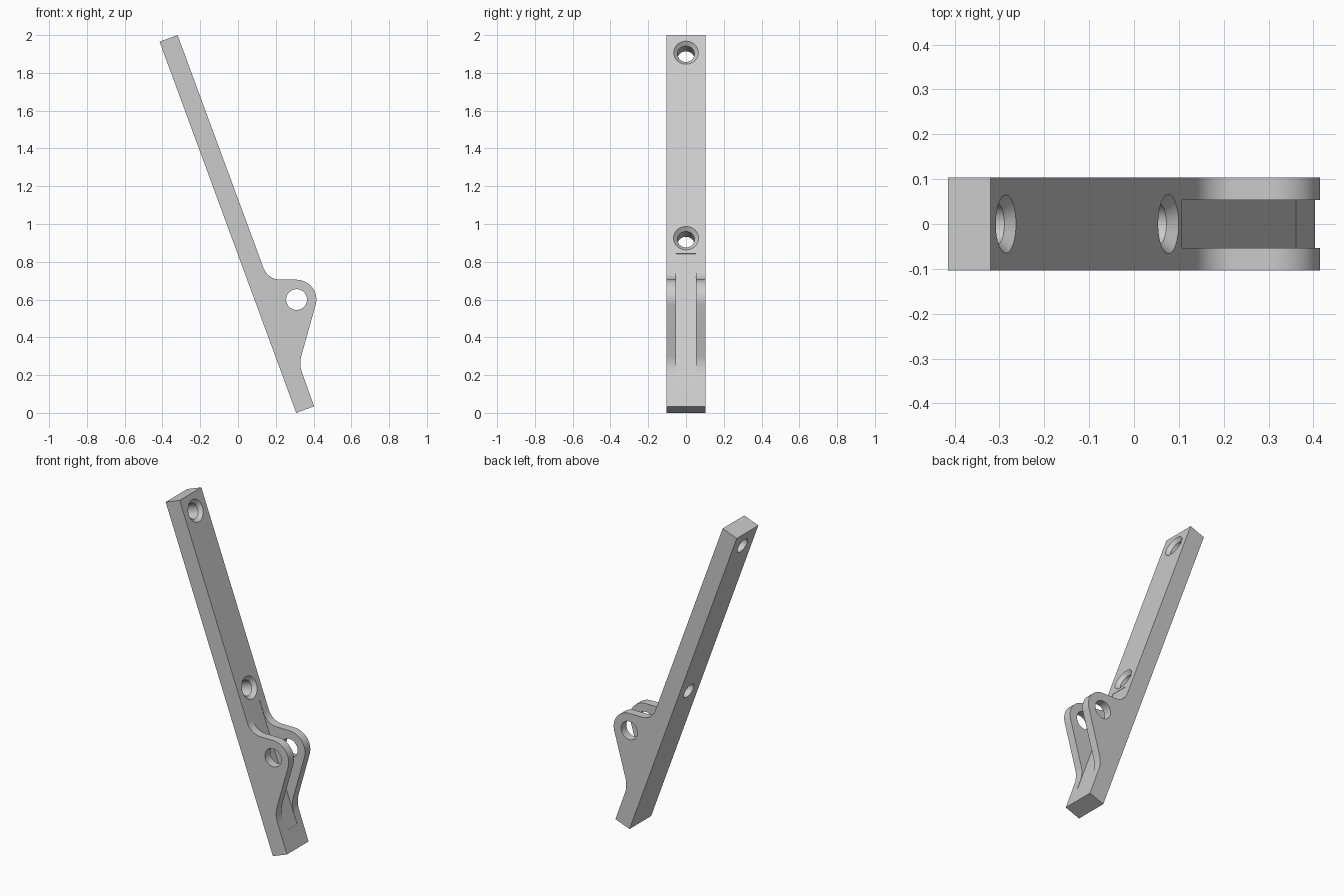
import bpy, bmesh, math
from mathutils import Vector, Matrix

if "Cube" in bpy.data.objects:
    bpy.data.objects.remove(bpy.data.objects["Cube"])

HALF_W = 0.104          # half thickness of the bracket in y
SLOT = 0.053            # half width of the gap between the lugs
BL, BR = (0.308, 0.0), (0.403, 0.035)
TR, TL = (-0.32, 2.0), (-0.415, 1.965)

grey = bpy.data.materials.new("plain_grey")
grey.diffuse_color = (0.6, 0.6, 0.6, 1)
grey.use_nodes = True
grey.node_tree.nodes["Principled BSDF"].inputs["Base Color"].default_value = grey.diffuse_color


def rounded(corners, steps=14):
    """Polygon of (x, z, radius) corners with each corner rounded by an arc."""
    out = []
    n = len(corners)
    for i, (x, z, r) in enumerate(corners):
        p = Vector((x, z))
        if r == 0:
            out.append(p)
            continue
        a = (Vector(corners[i - 1][:2]) - p).normalized()
        b = (Vector(corners[(i + 1) % n][:2]) - p).normalized()
        half = a.angle(b) / 2
        c = p + (a + b).normalized() * r / math.sin(half)
        t = r / math.tan(half)
        v0, v1 = p + a * t - c, p + b * t - c
        ang = math.atan2(v0.x * v1.y - v0.y * v1.x, v0.dot(v1))
        out += [c + Matrix.Rotation(ang * k / steps, 2) @ v0 for k in range(steps + 1)]
    return out


def finish(name, bm):
    bmesh.ops.recalc_face_normals(bm, faces=bm.faces)
    me = bpy.data.meshes.new(name)
    bm.to_mesh(me)
    bm.free()
    me.materials.append(grey)
    ob = bpy.data.objects.new(name, me)
    bpy.context.collection.objects.link(ob)
    return ob


def prism(name, pts, half):
    """Extrude an x-z outline from y = -half to y = +half."""
    bm = bmesh.new()
    f = bm.faces.new([bm.verts.new((p[0], -half, p[1])) for p in pts])
    g = bmesh.ops.extrude_face_region(bm, geom=[f])["geom"]
    bmesh.ops.translate(bm, vec=(0, 2 * half, 0),
                        verts=[v for v in g if isinstance(v, bmesh.types.BMVert)])
    return finish(name, bm)


def lathe(name, profile, origin, axis, n=48):
    """Turned cutter from (distance, radius) rings along an axis."""
    bm = bmesh.new()
    rot = Vector(axis).to_track_quat('Z', 'Y')
    rings = [[bm.verts.new(Vector(origin) + rot @ Vector(
        (r * math.cos(2 * math.pi * k / n), r * math.sin(2 * math.pi * k / n), d)))
        for k in range(n)] for d, r in profile]
    for lo, hi in zip(rings, rings[1:]):
        for k in range(n):
            bm.faces.new((lo[k], lo[(k + 1) % n], hi[(k + 1) % n], hi[k]))
    bm.faces.new(rings[0])
    bm.faces.new(rings[-1])
    return finish(name, bm)


# Slanted bar with the rounded lug in one outline
body = prism("slanted_bracket", rounded([
    (*BL, 0), (*BR, 0), (0.3228, 0.258, 0.15), (0.4487, 0.705, 0.105),
    (0.158, 0.705, 0.095), (*TR, 0), (*TL, 0)]), HALF_W)

# Gap that splits the lug into two ears, down to the bar face
up = (Vector(TR) - Vector(BR)).normalized()
out = Vector((up.y, -up.x))
s0, s1 = Vector(BR) + up * 0.12, Vector(BR) + up * 0.86
depth = -0.0006
cutters = [prism("lug_gap_cutter", [s0 + out * depth, s0 + out * 0.5,
                                    s1 + out * 0.5, s1 + out * depth], SLOT)]

# Pin hole through both ears
cutters.append(lathe("pin_hole_cutter", [(-0.3, 0.055), (0.3, 0.055)],
                     (0.31, 0, 0.6), (0, 1, 0)))

# Two countersunk screw holes through the bar
for i, z in enumerate((0.925, 1.907)):
    p = Vector(BR) + up * ((z - BR[1]) / up.y)
    cutters.append(lathe(f"screw_hole_cutter_{i + 1}",
                         [(-0.2, 0.045), (-0.02, 0.045), (0.0, 0.065), (0.02, 0.085)],
                         (p.x, 0, p.y), (out.x, 0, out.y)))

bpy.context.view_layer.objects.active = body
body.select_set(True)
for c in cutters:
    m = body.modifiers.new(c.name, 'BOOLEAN')
    m.operation, m.solver, m.object = 'DIFFERENCE', 'EXACT', c
    bpy.ops.object.modifier_apply(modifier=m.name)
    bpy.data.objects.remove(c)

bpy.ops.object.shade_smooth_by_angle(angle=math.radians(30))
